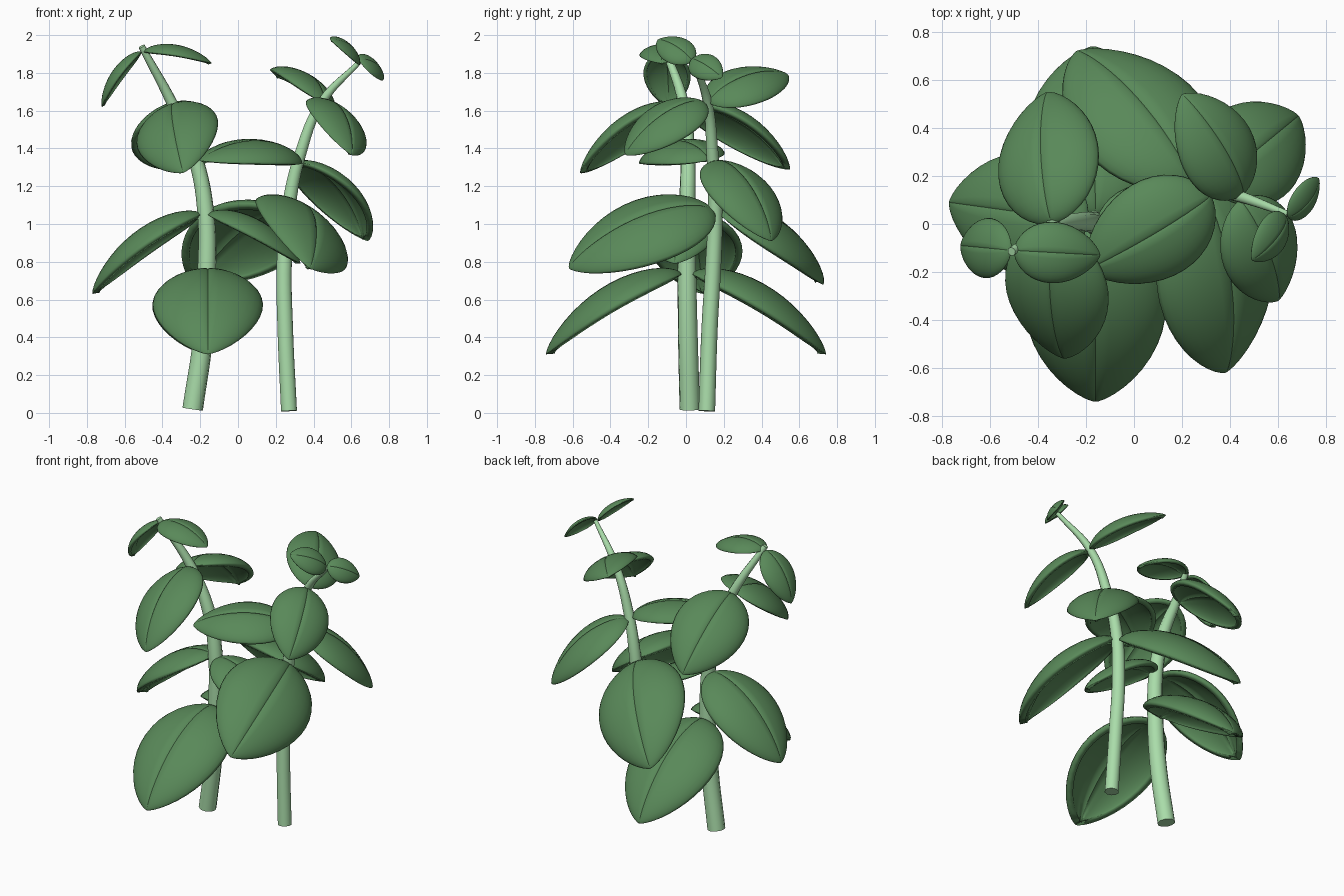
import bpy, bmesh
from math import sin, cos, pi, radians
from mathutils import Vector

if "Cube" in bpy.data.objects:
    bpy.data.objects.remove(bpy.data.objects["Cube"])


def material(name, rgb):
    m = bpy.data.materials.new(name)
    m.diffuse_color = (*rgb, 1)
    m.use_nodes = True
    m.node_tree.nodes["Principled BSDF"].inputs["Base Color"].default_value = m.diffuse_color
    return m


LEAF = material("leaf_green", (0.10, 0.25, 0.10))
STEM = material("stem_green", (0.40, 0.72, 0.40))


def smooth(ob, angle):
    bpy.ops.object.select_all(action='DESELECT')
    ob.select_set(True)
    bpy.context.view_layer.objects.active = ob
    bpy.ops.object.shade_smooth_by_angle(angle=radians(angle))


# Tapered stem: each point is x, y, z, radius
def stem(name, pts):
    cu = bpy.data.curves.new(name, 'CURVE')
    cu.dimensions = '3D'
    cu.bevel_depth = 1
    cu.bevel_resolution = 3
    cu.resolution_u = 6
    cu.use_fill_caps = True
    sp = cu.splines.new('BEZIER')
    sp.bezier_points.add(len(pts) - 1)
    for bp, (x, y, z, r) in zip(sp.bezier_points, pts):
        bp.co = (x, y, z)
        bp.radius = r
        bp.handle_left_type = bp.handle_right_type = 'AUTO'
    ob = bpy.data.objects.new(name, cu)
    bpy.context.collection.objects.link(ob)
    bpy.ops.object.select_all(action='DESELECT')
    ob.select_set(True)
    bpy.context.view_layer.objects.active = ob
    bpy.ops.object.convert(target='MESH')
    ob = bpy.context.view_layer.objects.active
    ob.data.materials.clear()
    ob.data.materials.append(STEM)
    smooth(ob, 40)


# Domed, pointed leaf from base to tip, rolled about its own axis
def leaf(name, base, tip, roll=0, aspect=0.70, rows=20, half=8):
    base, tip = Vector(base), Vector(tip)
    length = (tip - base).length
    axis = (tip - base).normalized()
    side = axis.cross(Vector((0, 0, 1))).normalized()
    up = side.cross(axis)
    r = radians(roll)
    up, side = up * cos(r) + side * sin(r), side * cos(r) - up * sin(r)
    p, q = 0.56, 0.72
    m = p / (p + q)
    peak = m ** p * (1 - m) ** q
    # cross-section stations, with a narrow groove along the midrib
    right = [0.05] + [sin(pi / 2 * k / half) for k in range(1, half + 1)]
    stations = [-s for s in reversed(right)] + [0] + right
    bm = bmesh.new()
    grid = []
    for i in range(rows + 1):
        t = (1 - cos(pi * i / rows)) / 2
        w = max(t ** p * (1 - t) ** q / peak, 0)
        bow = 0.03 * sin(pi * t)
        row = []
        for s in stations:
            dome = 0.155 * max(1 - s * s, 0) ** 0.62 - (0.012 if s == 0 else 0)
            row.append(bm.verts.new(base + length * (
                axis * t + side * w * s * aspect / 2 + up * (bow + w * dome))))
        grid.append(row)
    for i in range(rows):
        for j in range(len(stations) - 1):
            bm.faces.new((grid[i][j], grid[i + 1][j], grid[i + 1][j + 1], grid[i][j + 1]))
    bmesh.ops.remove_doubles(bm, verts=bm.verts, dist=1e-5)
    bm.normal_update()
    if sum(f.normal.dot(up) for f in bm.faces) < 0:
        bmesh.ops.reverse_faces(bm, faces=bm.faces)
    me = bpy.data.meshes.new(name)
    bm.to_mesh(me)
    bm.free()
    me.materials.append(LEAF)
    ob = bpy.data.objects.new(name, me)
    bpy.context.collection.objects.link(ob)
    smooth(ob, 40)
    # thick rim on the hollow underside
    sol = ob.modifiers.new("thickness", 'SOLIDIFY')
    sol.thickness = 0.052 * length
    sol.offset = -1


# Stems
stem("left_stem", [(-0.24, 0.02, 0.02, 0.055), (-0.185, 0.01, 0.4, 0.053),
                   (-0.165, 0.005, 0.75, 0.05), (-0.17, 0.005, 1.05, 0.045),
                   (-0.22, 0.01, 1.33, 0.04), (-0.34, -0.01, 1.62, 0.03),
                   (-0.51, -0.115, 1.94, 0.018)])
stem("right_stem", [(0.27, 0.11, 0.01, 0.044), (0.25, 0.125, 0.45, 0.043),
                    (0.245, 0.145, 0.8, 0.042), (0.27, 0.155, 1.1, 0.038),
                    (0.33, 0.14, 1.37, 0.032), (0.44, 0.115, 1.64, 0.025),
                    (0.645, 0.04, 1.86, 0.013)])

# Leaves: opposite pairs up each stem (base, tip, roll)
leaves = {
    "left_stem_leaf": [
        ((-0.16, -0.02, 0.735), (-0.16, -0.74, 0.31), 0),
        ((-0.16, 0.03, 0.735), (-0.17, 0.74, 0.31), 0),
        ((-0.19, 0.01, 1.05), (-0.77, 0.09, 0.63), 0),
        ((-0.16, 0.0, 1.05), (0.33, -0.06, 0.79), 0),
        ((-0.335, -0.02, 1.62), (-0.29, -0.56, 1.27), 20),
        ((-0.34, 0.0, 1.62), (-0.36, 0.55, 1.29), -20),
        ((-0.51, -0.11, 1.91), (-0.72, -0.09, 1.62), 0),
        ((-0.50, -0.11, 1.91), (-0.14, -0.13, 1.85), 0),
    ],
    "right_stem_leaf": [
        ((0.275, 0.15, 1.065), (0.38, -0.62, 0.765), -32),
        ((0.24, 0.16, 1.065), (-0.24, 0.72, 0.69), 28),
        ((0.32, 0.12, 1.335), (-0.2, -0.19, 1.335), -10),
        ((0.32, 0.15, 1.325), (0.685, 0.45, 0.91), 0),
        ((0.45, 0.12, 1.64), (0.2, 0.54, 1.79), 25),
        ((0.44, 0.1, 1.64), (0.6, -0.32, 1.365), -25),
        ((0.63, 0.035, 1.86), (0.49, -0.15, 1.975), -40),
        ((0.64, 0.03, 1.87), (0.77, 0.19, 1.775), 50),
    ],
}
for name, items in leaves.items():
    for i, (base, tip, roll) in enumerate(items, 1):
        leaf(f"{name}_{i}", base, tip, roll)
